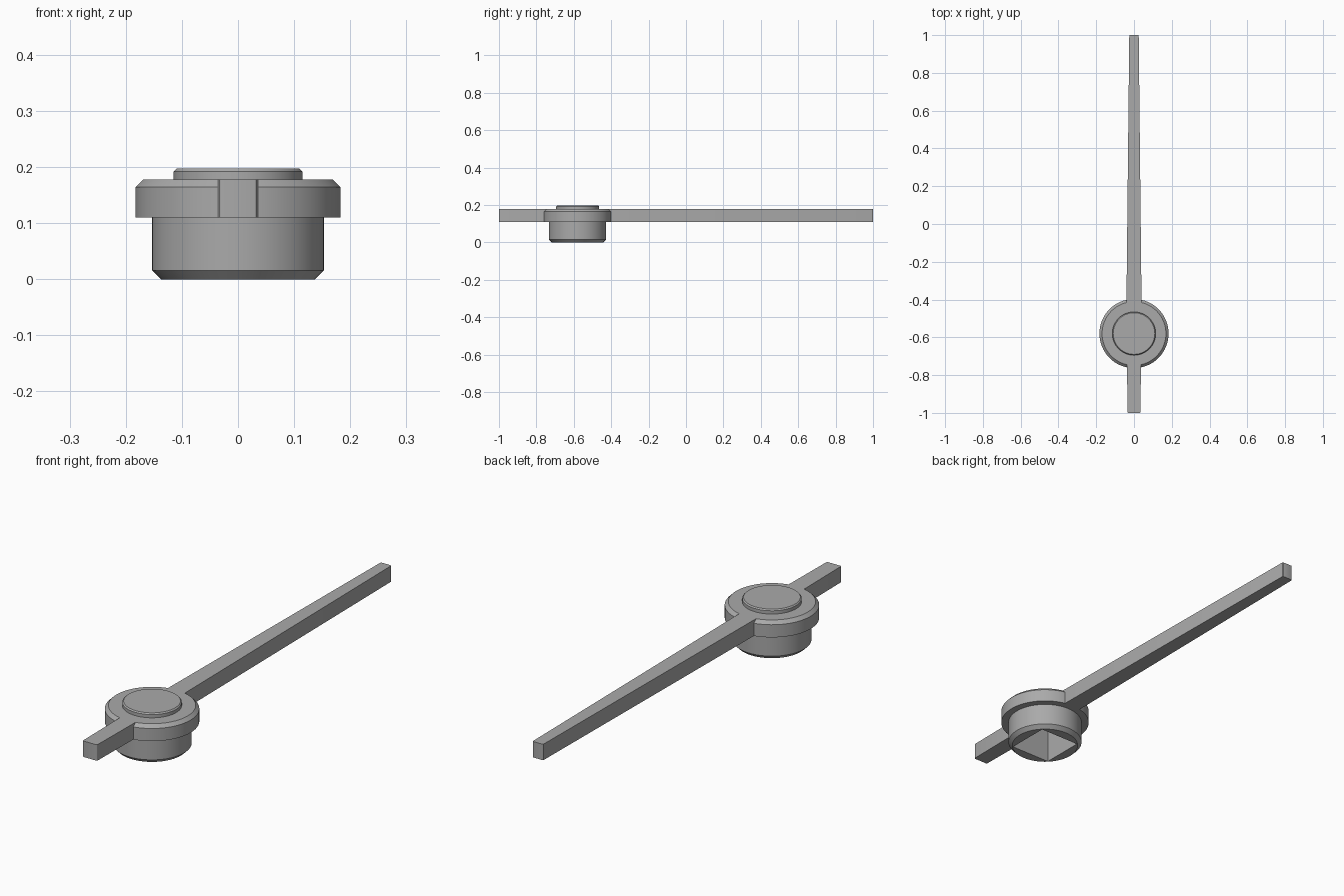
import bpy, bmesh, math

cube = bpy.data.objects.get("Cube")
if cube:
    bpy.data.objects.remove(cube, do_unlink=True)

HUB_Y = -0.58
ARM_Z0, ARM_Z1 = 0.11, 0.178

grey = bpy.data.materials.new("mid grey")
grey.use_nodes = True
grey.diffuse_color = (0.4, 0.4, 0.4, 1)
grey.node_tree.nodes["Principled BSDF"].inputs["Base Color"].default_value = (0.4, 0.4, 0.4, 1)


def add_object(name, bm):
    bmesh.ops.recalc_face_normals(bm, faces=bm.faces)
    mesh = bpy.data.meshes.new(name)
    bm.to_mesh(mesh)
    bm.free()
    mesh.materials.append(grey)
    obj = bpy.data.objects.new(name, mesh)
    bpy.context.collection.objects.link(obj)
    return obj


def smooth(obj):
    bpy.ops.object.select_all(action='DESELECT')
    obj.select_set(True)
    bpy.context.view_layer.objects.active = obj
    bpy.ops.object.shade_smooth_by_angle(angle=math.radians(25))


def turned(name, profile, sides=64):
    """Stack of (radius, height) rings, closed at both ends."""
    bm = bmesh.new()
    rings = []
    for r, z in profile:
        angles = [2 * math.pi * i / sides for i in range(sides)]
        rings.append([bm.verts.new((r * math.cos(a), HUB_Y + r * math.sin(a), z)) for a in angles])
    for low, high in zip(rings, rings[1:]):
        for i in range(sides):
            j = (i + 1) % sides
            bm.faces.new((low[i], low[j], high[j], high[i]))
    bm.faces.new(rings[0])
    bm.faces.new(rings[-1])
    return add_object(name, bm)


def arm(name, y_hub, w_hub, y_end, w_end):
    """Tapered bar with softened upright corners at its free end."""
    bm = bmesh.new()
    outline = [(-w_hub, y_hub), (w_hub, y_hub), (w_end, y_end), (-w_end, y_end)]
    face = bm.faces.new([bm.verts.new((x, y, ARM_Z0)) for x, y in outline])
    top = bmesh.ops.extrude_face_region(bm, geom=[face])["geom"]
    verts = [v for v in top if isinstance(v, bmesh.types.BMVert)]
    bmesh.ops.translate(bm, verts=verts, vec=(0, 0, ARM_Z1 - ARM_Z0))
    corners = [e for e in bm.edges
               if all(abs(v.co.y - y_end) < 1e-4 for v in e.verts)
               and abs(e.verts[0].co.z - e.verts[1].co.z) > 0.01]
    bmesh.ops.bevel(bm, geom=corners, offset=0.005, segments=3, profile=0.5, affect='EDGES')
    obj = add_object(name, bm)
    smooth(obj)


# Hub: boss, collar and raised cap turned as one body
hub = turned("hub", [(0.137, 0), (0.153, 0.016), (0.153, ARM_Z0), (0.183, ARM_Z0),
                     (0.183, 0.164), (0.169, ARM_Z1), (0.115, ARM_Z1),
                     (0.115, 0.192), (0.11, 0.197)])

# Square socket cut into the underside
socket_bm = bmesh.new()
bmesh.ops.create_cube(socket_bm, size=1)
bmesh.ops.scale(socket_bm, verts=socket_bm.verts, vec=(0.19, 0.19, 0.33))
bmesh.ops.translate(socket_bm, verts=socket_bm.verts, vec=(0, HUB_Y, 0))
socket = add_object("socket_cutter", socket_bm)
socket.hide_render = True
socket.hide_set(True)
cut = hub.modifiers.new("socket", 'BOOLEAN')
cut.operation = 'DIFFERENCE'
cut.object = socket
cut.solver = 'EXACT'
bpy.context.view_layer.objects.active = hub
hub.select_set(True)
bpy.ops.object.modifier_apply(modifier="socket")
bpy.data.objects.remove(socket, do_unlink=True)
smooth(hub)

# Long pointer and short tail, rooted inside the collar
arm("pointer", HUB_Y + 0.16, 0.04, 1.0, 0.025)
arm("tail", HUB_Y - 0.16, 0.037, -1.0, 0.034)
